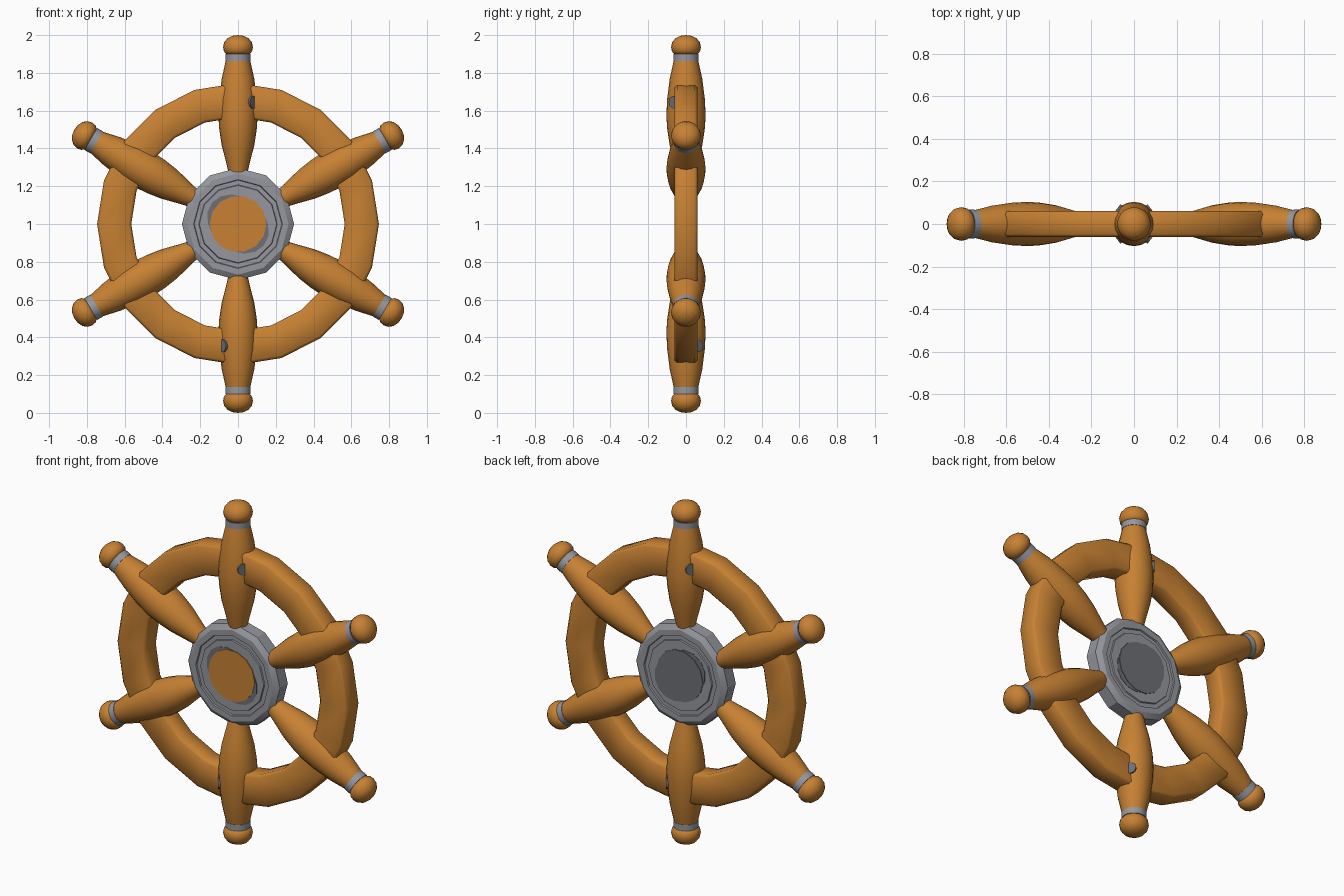
import bpy, bmesh, math
from mathutils import Matrix, Vector

if "Cube" in bpy.data.objects:
    bpy.data.objects.remove(bpy.data.objects["Cube"])

CENTRE = Matrix.Translation((0, 0, 1))


def material(name, rgb):
    m = bpy.data.materials.new(name)
    m.diffuse_color = (*rgb, 1)
    m.use_nodes = True
    m.node_tree.nodes["Principled BSDF"].inputs["Base Color"].default_value = m.diffuse_color
    return m


WOOD = material("warm wood", (0.57, 0.22, 0.033))
METAL = material("grey metal", (0.30, 0.31, 0.34))
DARK = material("dark metal", (0.155, 0.16, 0.175))


def lathe(name, profile, sides, mat, matrix, closed=False, angle=40, start=0.0):
    """Revolve (radius, height) points around local z."""
    bm = bmesh.new()
    rings = []
    for r, h in profile:
        if r < 1e-6:
            rings.append([bm.verts.new((0, 0, h))] * sides)
            continue
        rings.append([bm.verts.new((r * math.cos(start + 2 * math.pi * i / sides),
                                    r * math.sin(start + 2 * math.pi * i / sides), h))
                      for i in range(sides)])
    pairs = list(zip(rings, rings[1:] + rings[:1]))
    for a, b in pairs if closed else pairs[:-1]:
        for i in range(sides):
            j = (i + 1) % sides
            quad = list(dict.fromkeys((a[i], a[j], b[j], b[i])))
            bm.faces.new(quad)
    bmesh.ops.recalc_face_normals(bm, faces=bm.faces)
    me = bpy.data.meshes.new(name)
    bm.to_mesh(me)
    bm.free()
    me.polygons.foreach_set("use_smooth", [True] * len(me.polygons))
    me.set_sharp_from_angle(angle=math.radians(angle))
    me.materials.append(mat)
    ob = bpy.data.objects.new(name, me)
    ob.matrix_world = matrix
    bpy.context.collection.objects.link(ob)
    return ob


# local z points to the front (-y)
FACING = CENTRE @ Matrix.Rotation(math.pi / 2, 4, 'X')

# Rim: bevelled square section, 20 sides
b, d = 0.014, 0.061
lathe("rim", [(0.565, d - b), (0.565 + b, d), (0.746 - b, d), (0.746, d - b),
              (0.746, b - d), (0.746 - b, -d), (0.565 + b, -d), (0.565, b - d)],
      20, WOOD, FACING, closed=True, angle=50)

# Hub: twelve sides, bevelled, with a shallow groove on both faces
half = [(0, 0.055), (0.205, 0.055), (0.208, 0.048), (0.232, 0.048), (0.235, 0.056),
        (0.268, 0.056), (0.297, 0.036)]
hub = half + [(r, -h) for r, h in reversed(half)]
lathe("hub", hub, 12, METAL, FACING, angle=20)

# Dark oval core showing around the centre discs
core = lathe("hub_core", [(0, 0.057), (1, 0.057), (1, -0.057), (0, -0.057)], 16, DARK,
             FACING @ Matrix.Rotation(math.radians(-40), 4, 'Z')
             @ Matrix.Diagonal((0.14, 0.178, 1, 1)) @ Matrix.Rotation(0.2, 4, 'Z'))
core.matrix_world = (FACING @ Matrix.Rotation(math.radians(-40), 4, 'Z')
                     @ Matrix.Diagonal((0.178, 0.14, 1, 1)))

# Centre discs: wood in front, dark metal behind
lathe("front_disc", [(0, 0.06), (0.15, 0.06), (0.15, 0.05), (0, 0.05)], 14, WOOD, FACING)
lathe("back_disc", [(0, -0.06), (0.15, -0.06), (0.15, -0.05), (0, -0.05)], 14, DARK, FACING)

# Six turned spokes, each with a collar and knob
SPOKE = [(0, 0.25), (0.045, 0.25), (0.064, 0.33), (0.087, 0.42), (0.099, 0.5),
         (0.104, 0.57), (0.1, 0.66), (0.086, 0.77), (0.064, 0.868), (0, 0.868)]
COLLAR = [(0, 0.864), (0.067, 0.864), (0.067, 0.9), (0, 0.9)]
KNOB = [(0, 0.896), (0.062, 0.898), (0.075, 0.915), (0.079, 0.937), (0.073, 0.962),
        (0.056, 0.983), (0.03, 0.996), (0, 1.0)]
for k in range(6):
    m = CENTRE @ Matrix.Rotation(math.radians(60 * k), 4, 'Y')
    lathe(f"spoke_{k + 1}", SPOKE, 20, WOOD, m)
    lathe(f"collar_{k + 1}", COLLAR, 20, METAL, m)
    lathe(f"knob_{k + 1}", KNOB, 20, WOOD, m, angle=60)

# Bolts passing diagonally through the top and bottom spokes
for name, s in (("top_bolt", 1), ("bottom_bolt", -1)):
    axis = Vector((0.085 * s, -0.066, 0))
    turn = axis.to_track_quat('Z', 'Y').to_matrix().to_4x4()
    lathe(name, [(0, 0.107), (0.034, 0.107), (0.034, -0.107), (0, -0.107)], 10, DARK,
          Matrix.Translation((0, 0, 1 + 0.645 * s)) @ turn)
